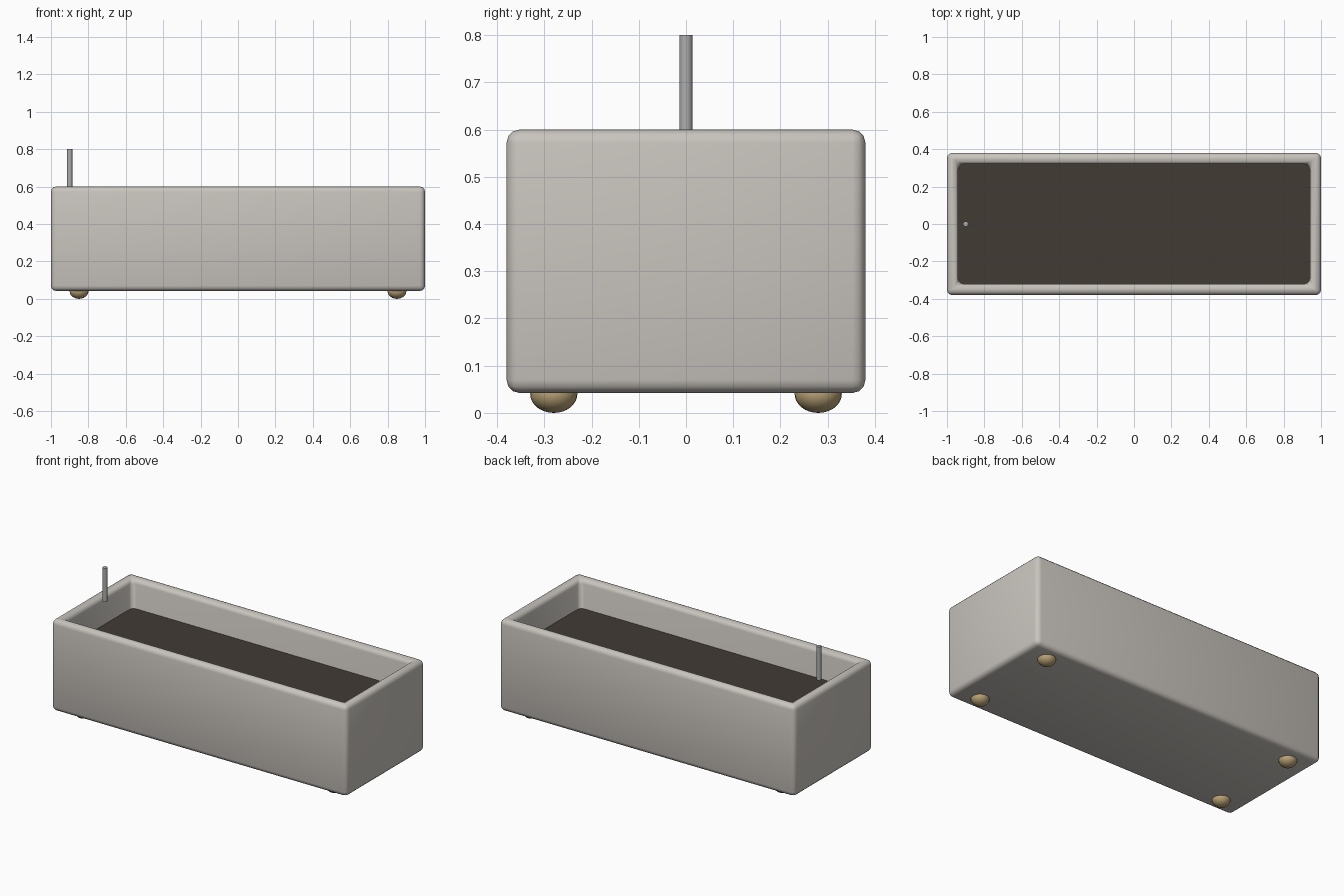
import bpy, bmesh, math
from mathutils import Matrix

cube = bpy.data.objects.get("Cube")
if cube:
    bpy.data.objects.remove(cube, do_unlink=True)


def material(name, colour):
    mat = bpy.data.materials.new(name)
    mat.use_nodes = True
    mat.diffuse_color = (*colour, 1)
    mat.node_tree.nodes["Principled BSDF"].inputs["Base Color"].default_value = (*colour, 1)
    return mat


def finish(bm, name, mat, angle=35):
    """Turn a bmesh into a shaded object."""
    bmesh.ops.recalc_face_normals(bm, faces=bm.faces)
    mesh = bpy.data.meshes.new(name)
    bm.to_mesh(mesh)
    bm.free()
    obj = bpy.data.objects.new(name, mesh)
    bpy.context.collection.objects.link(obj)
    mesh.materials.append(mat)
    bpy.ops.object.select_all(action="DESELECT")
    obj.select_set(True)
    bpy.context.view_layer.objects.active = obj
    bpy.ops.object.shade_smooth_by_angle(angle=math.radians(angle))
    return obj


def box(half_x, half_y, z0, z1):
    bm = bmesh.new()
    place = Matrix.Translation((0, 0, (z0 + z1) / 2)) @ Matrix.Diagonal((2 * half_x, 2 * half_y, z1 - z0, 1))
    bmesh.ops.create_cube(bm, size=1, matrix=place)
    return bm


stone = material("pale stone", (0.58, 0.55, 0.51))
soil_brown = material("dark soil", (0.054, 0.043, 0.034))
brass = material("brass", (0.48, 0.36, 0.18))
steel = material("grey steel", (0.42, 0.42, 0.42))

# Trough: open box with rounded edges
WALL, FLOOR, RIM = 0.06, 0.10, 0.60
bm = box(1.0, 0.38, 0.042, RIM)
top = max(bm.faces, key=lambda f: f.calc_center_median().z)
bmesh.ops.inset_region(bm, faces=[top], thickness=WALL, use_even_offset=True)
cavity = bmesh.ops.extrude_face_region(bm, geom=[top])
for v in cavity["geom"]:
    if isinstance(v, bmesh.types.BMVert):
        v.co.z = FLOOR
if top.is_valid:
    bmesh.ops.delete(bm, geom=[top], context="FACES_ONLY")
bm.normal_update()
hard = [e for e in bm.edges if e.calc_face_angle(0) > 1]
bmesh.ops.bevel(bm, geom=hard, offset=0.028, segments=3, profile=0.5,
                affect="EDGES", clamp_overlap=True)
finish(bm, "planter_trough", stone)

# Soil filling the trough
finish(box(0.945, 0.325, 0.30, 0.42), "soil", soil_brown)

# Feet: flattened balls under the four corners
for sx, x_name in ((-1, "right"), (1, "left")):
    for sy, y_name in ((-1, "front"), (1, "back")):
        bm = bmesh.new()
        place = Matrix.Translation((sx * 0.85, sy * 0.28, 0.04)) @ Matrix.Diagonal((1, 1, 0.8, 1))
        bmesh.ops.create_uvsphere(bm, u_segments=24, v_segments=16, radius=0.05, matrix=place)
        finish(bm, f"foot_{y_name}_{x_name}", brass)

# Slim upright rod near one end
bm = bmesh.new()
bmesh.ops.create_cone(bm, cap_ends=True, segments=24, radius1=0.014, radius2=0.014,
                      depth=0.205, matrix=Matrix.Translation((-0.9, 0, 0.6975)))
finish(bm, "upright_rod", steel)
